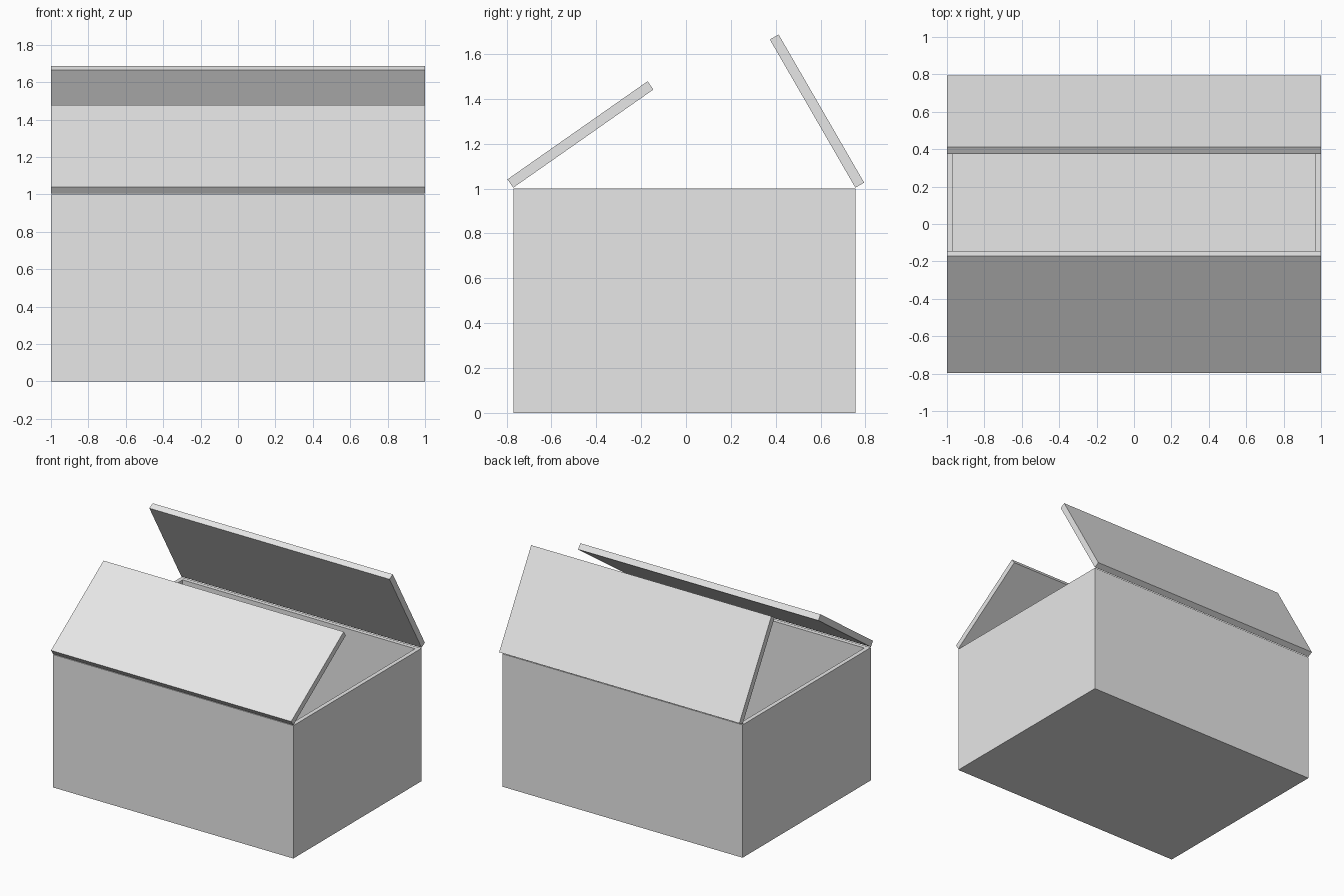
import bpy
import bmesh
from math import radians
from mathutils import Matrix, Vector

old = bpy.data.objects.get("Cube")
if old:
    bpy.data.objects.remove(old, do_unlink=True)

WALL = 0.045
FRONT, BACK, HEIGHT = -0.77, 0.755, 1.0
FLAP = (BACK - FRONT) / 2

grey = bpy.data.materials.new("light_grey")
grey.use_nodes = True
colour = (0.8, 0.8, 0.8, 1)
grey.diffuse_color = colour
grey.node_tree.nodes["Principled BSDF"].inputs["Base Color"].default_value = colour


def block(low, high):
    """Box mesh spanning two opposite corners."""
    low, high = Vector(low), Vector(high)
    bm = bmesh.new()
    bmesh.ops.create_cube(bm, size=1)
    bmesh.ops.scale(bm, vec=high - low, verts=bm.verts)
    bmesh.ops.translate(bm, vec=(low + high) / 2, verts=bm.verts)
    return bm


def finish(name, bm):
    mesh = bpy.data.meshes.new(name)
    bm.to_mesh(mesh)
    bm.free()
    mesh.materials.append(grey)
    obj = bpy.data.objects.new(name, mesh)
    bpy.context.collection.objects.link(obj)
    return obj


# Open box: inset the top for the rim, then push a cavity down to the floor
bm = block((-1, FRONT, 0), (1, BACK, HEIGHT))
top = max(bm.faces, key=lambda f: f.calc_center_median().z)
bmesh.ops.inset_region(bm, faces=[top], thickness=WALL)
hole = bmesh.ops.extrude_discrete_faces(bm, faces=[top])["faces"][0]
bmesh.ops.translate(bm, vec=(0, 0, WALL - HEIGHT), verts=hole.verts)
bmesh.ops.recalc_face_normals(bm, faces=bm.faces)
finish("box_body", bm)


# Flaps hinged on the front and back top edges
def flap(name, hinge_y, angle, side):
    bm = block((-1, 0, 0), (1, FLAP, WALL))
    if side > 0:
        bmesh.ops.rotate(bm, cent=(0, 0, 0), verts=bm.verts,
                         matrix=Matrix.Rotation(radians(180), 3, "Z"))
    obj = finish(name, bm)
    obj.location = (0, hinge_y, HEIGHT + 0.004)
    obj.rotation_euler.x = radians(-side * angle)


flap("front_flap", FRONT, 35, -1)
flap("back_flap", BACK, 60, 1)
